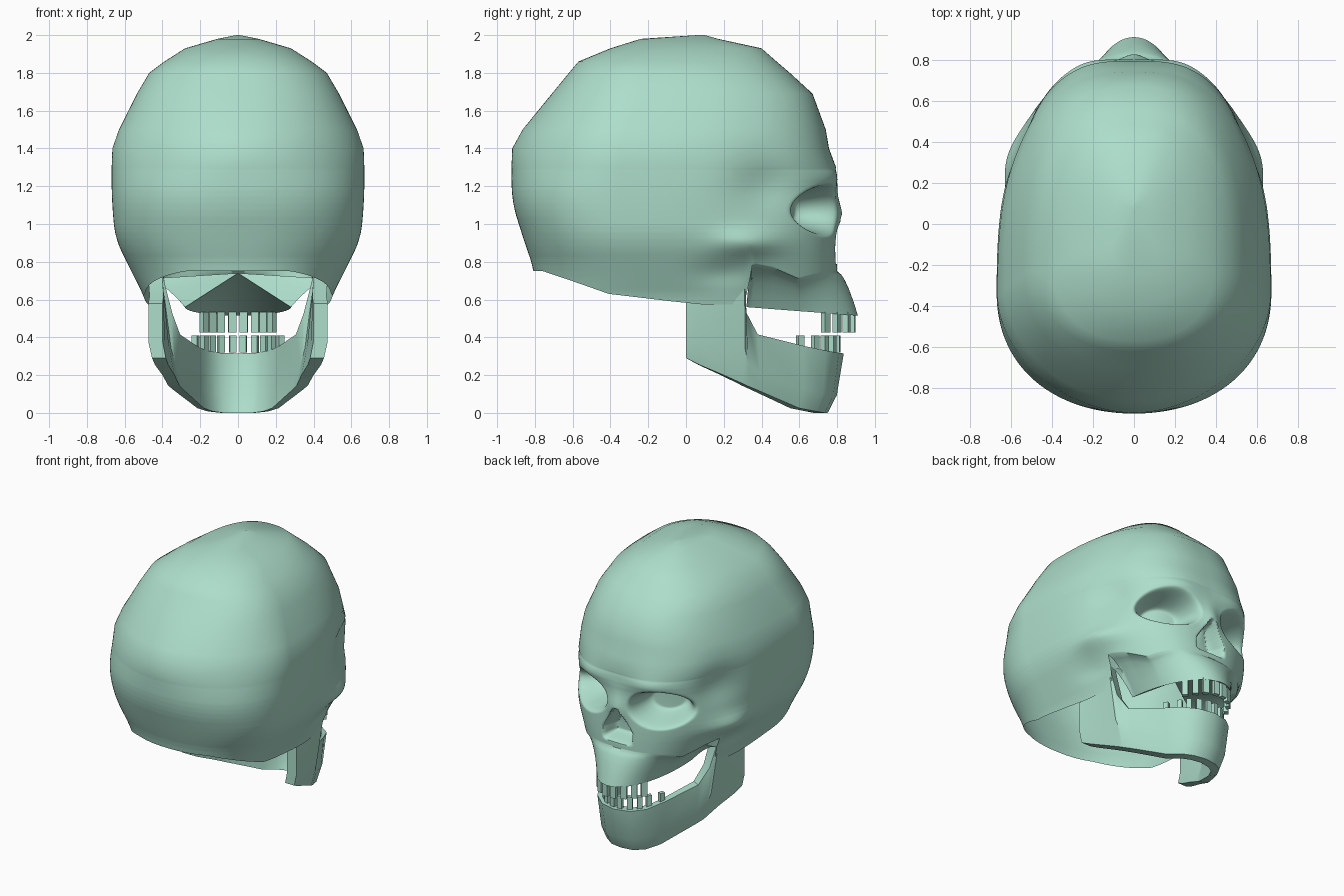
import bpy, bmesh, math
from mathutils import Vector

cube = bpy.data.objects.get("Cube")
if cube:
    bpy.data.objects.remove(cube, do_unlink=True)

bone = bpy.data.materials.new("pale green bone")
bone.use_nodes = True
colour = (0.42, 0.73, 0.6, 1)
bone.diffuse_color = colour
bone.node_tree.nodes["Principled BSDF"].inputs["Base Color"].default_value = colour


def finish(name, bm, angle=50, mirror=False):
    bmesh.ops.recalc_face_normals(bm, faces=bm.faces)
    mesh = bpy.data.meshes.new(name)
    bm.to_mesh(mesh)
    bm.free()
    mesh.materials.append(bone)
    ob = bpy.data.objects.new(name, mesh)
    bpy.context.collection.objects.link(ob)
    bpy.ops.object.select_all(action='DESELECT')
    ob.select_set(True)
    bpy.context.view_layer.objects.active = ob
    bpy.ops.object.shade_smooth_by_angle(angle=math.radians(angle))
    if mirror:
        ob.modifiers.new("mirror", 'MIRROR').merge_threshold = 0.002


def bridge(bm, rows, closed):
    """Skin a list of equal-length vertex rows."""
    n = len(rows[0])
    for a, b in zip(rows, rows[1:]):
        for i in range(n if closed else n - 1):
            j = (i + 1) % n
            bm.faces.new((a[i], a[j], b[j], b[i]))


def table(rows, t):
    """Linear lookup in rows sorted by rising first column."""
    if t <= rows[0][0]:
        return rows[0][1:]
    for a, b in zip(rows, rows[1:]):
        if t <= b[0]:
            k = (t - a[0]) / (b[0] - a[0])
            return [p + (q - p) * k for p, q in zip(a[1:], b[1:])]
    return rows[-1][1:]


def step(hi, lo, v):
    k = min(max((hi - v) / (hi - lo), 0), 1)
    return k * k * (3 - 2 * k)


def bump(u, v):
    return math.exp(-u * u - v * v)


# Cranium outline by height: z, back y, front y, half width
OUTLINE = [(0.57, -0.8, 0.8, 0.475), (0.75, -0.8, 0.8, 0.565), (0.83, -0.83, 0.8, 0.605),
           (0.92, -0.86, 0.795, 0.65), (1.11, -0.92, 0.79, 0.667), (1.27, -0.925, 0.805, 0.67),
           (1.4, -0.92, 0.757, 0.665), (1.5, -0.865, 0.74, 0.63), (1.69, -0.71, 0.67, 0.535),
           (1.8, -0.62, 0.55, 0.47), (1.86, -0.57, 0.48, 0.39), (1.93, -0.4, 0.4, 0.28),
           (1.98, -0.24, 0.17, 0.11), (2, 0.06, 0.1, 0.01)]
# Lower rim of the skull: y, z
RIM = [(-0.8, 0.75), (-0.45, 0.63), (-0.1, 0.59), (0.05, 0.575), (0.29, 0.575),
       (0.34, 0.79), (0.45, 0.77), (0.59, 0.71), (0.75, 0.75)]


def ring_point(z, ang):
    if z < 1.3:
        # soften the profile through the face
        near = [table(OUTLINE, z + 0.035 * k) for k in range(-2, 3)]
        back, front, w = [sum(v) / 5 for v in zip(*near)]
    else:
        back, front, w = table(OUTLINE, z)
    mid = back + 0.34 * (front - back)
    s, c = math.sin(ang), math.cos(ang)
    n = 2.55 if c > 0 else 2.25 - 0.4 * bump((z - 1.42) / 0.2, 0)
    r = (abs(s) ** n + abs(c) ** n) ** (-1 / n)
    return s * r * w, mid + c * r * ((front - mid) if c > 0 else (mid - back))


def sculpt(x, y, z):
    ax, side = abs(x), (1 if x > 0 else -1)
    # cheekbones and temples
    if ax > 0.2:
        x += side * (0.045 * bump((y - 0.33) / 0.17, (z - 0.9) / 0.07)
                     - 0.045 * bump((y - 0.42) / 0.17, (z - 1.2) / 0.14)
                     - 0.02 * bump((y - 0.2) / 0.15, (z - 0.74) / 0.07))
    if y > 0.3:
        # nose bridge and brow ridge
        y += 0.035 * bump(x / 0.07, (z - 1.04) / 0.1)
        y += 0.02 * bump((ax - 0.25) / 0.14, (z - 1.25) / 0.05)
        # eye sockets
        d = math.hypot((ax - 0.285) / 0.195, (z - 1.075) / 0.135)
        depth = 0.2 * step(1.08, 0.5, d)
        y -= depth
        x -= side * 0.25 * depth
        # pear-shaped nose opening
        half = 0.1 * min(max((1.06 - z) / 0.18, 0.2), 1)
        y -= 0.12 * step(1.25, 0.7, ax / half) * step(0.785, 0.83, z) * step(1.05, 1.0, z)
    return x, y, z


# Cranium and face: broad rings over the dome, fine rings through the face
COLS, FACE, LOWER = 360, 50, 20
heights = [row[0] for row in reversed(OUTLINE) if row[0] > 1.3]
heights += [1.3 - 0.4 * i / FACE for i in range(FACE + 1)]
angles = [2 * math.pi * i / COLS for i in range(COLS)]
bm = bmesh.new()
rows = []
for z in heights:
    rows.append([bm.verts.new(sculpt(*ring_point(z, a), z)) for a in angles])
for r in range(1, LOWER + 1):
    row = []
    for a in angles:
        rim = table(RIM, ring_point(0.9, a)[1])[0]
        z = 0.9 + (rim - 0.9) * r / LOWER
        row.append(bm.verts.new(sculpt(*ring_point(z, a), z)))
    rows.append(row)
bridge(bm, rows, True)
bm.faces.new(rows[0])

# Upper jaw: grows out of the face rim down to the dental arch
m = max(i for i in range(COLS // 2) if rows[-1][i].co.y > 0.33)
front_rim = [rows[-1][i] for i in range(-m, m + 1)]
jaw_rows = [front_rim]
for t in (0.08, 0.2, 0.4, 0.7, 1):
    row = []
    for i, v in enumerate(front_rim):
        a = math.pi / 2 * (i - m) / m
        arch = Vector((0.28 * math.sin(a), 0.32 + 0.59 * math.cos(a),
                       0.515 + 0.045 * (1 - math.cos(a))))
        p = v.co.lerp(arch, t ** 0.62)
        p.z = v.co.z + (arch.z - v.co.z) * t
        row.append(bm.verts.new(p))
    jaw_rows.append(row)
bridge(bm, jaw_rows, False)

# Vaulted palate, closed behind the cheeks
apex = bm.verts.new((0, 0.42, 0.74))
edge = [row[0] for row in jaw_rows[:-1]] + jaw_rows[-1] + [row[-1] for row in jaw_rows[-2::-1]]
for a, b in zip(edge, edge[1:]):
    bm.faces.new((a, b, apex))
finish("skull", bm)

# Lower jaw: outer top and outer bottom at stations from hinge to chin
STATIONS = [((0.475, 0, 0.58), (0.455, 0, 0.29)),
            ((0.468, 0.07, 0.62), (0.44, 0.07, 0.255)),
            ((0.475, 0.2, 0.7), (0.4, 0.2, 0.2)),
            ((0.49, 0.31, 0.78), (0.375, 0.3, 0.155)),
            ((0.415, 0.32, 0.53), (0.37, 0.32, 0.145)),
            ((0.365, 0.38, 0.415), (0.34, 0.38, 0.12)),
            ((0.26, 0.62, 0.355), (0.215, 0.6, 0.025)),
            ((0.2, 0.74, 0.33), (0.16, 0.69, 0.008)),
            ((0.115, 0.81, 0.318), (0.09, 0.735, 0)),
            ((0, 0.835, 0.315), (0, 0.75, 0))]


def inner(p):
    return Vector((p.x * 0.84, p.y * 0.92, p.z))


bm = bmesh.new()
rows = []
for top, low in STATIONS:
    top, low = Vector(top), Vector(low)
    belly = top.lerp(low, 0.7)
    belly.x *= 1.03
    belly.y *= 1.03
    loop = [top, belly, low, inner(low), inner(belly), inner(top)]
    rows.append([bm.verts.new(p) for p in loop])
bridge(bm, rows, True)
bm.faces.new(rows[0])
finish("lower_jaw", bm, 40, True)


# Teeth: blocks following each dental arch
def teeth(name, spots, z0, z1, width):
    bm = bmesh.new()
    for x, y in spots:
        turn = math.atan2(x * 1.6, y - 0.45)
        for v in bmesh.ops.create_cube(bm, size=1)["verts"]:
            p = v.co.copy()
            u, t = p.x * width, p.y * 0.03
            v.co = (x + u * math.cos(turn) + t * math.sin(turn),
                    y - u * math.sin(turn) + t * math.cos(turn),
                    z0 + (p.z + 0.5) * (z1 - z0))
    finish(name, bm, 30, True)


teeth("upper_teeth", [(0.03, 0.88), (0.093, 0.85), (0.14, 0.8), (0.178, 0.74)], 0.425, 0.535, 0.042)
teeth("lower_teeth", [(0.028, 0.8), (0.09, 0.775), (0.14, 0.735), (0.178, 0.685), (0.225, 0.605)],
      0.32, 0.41, 0.035)
